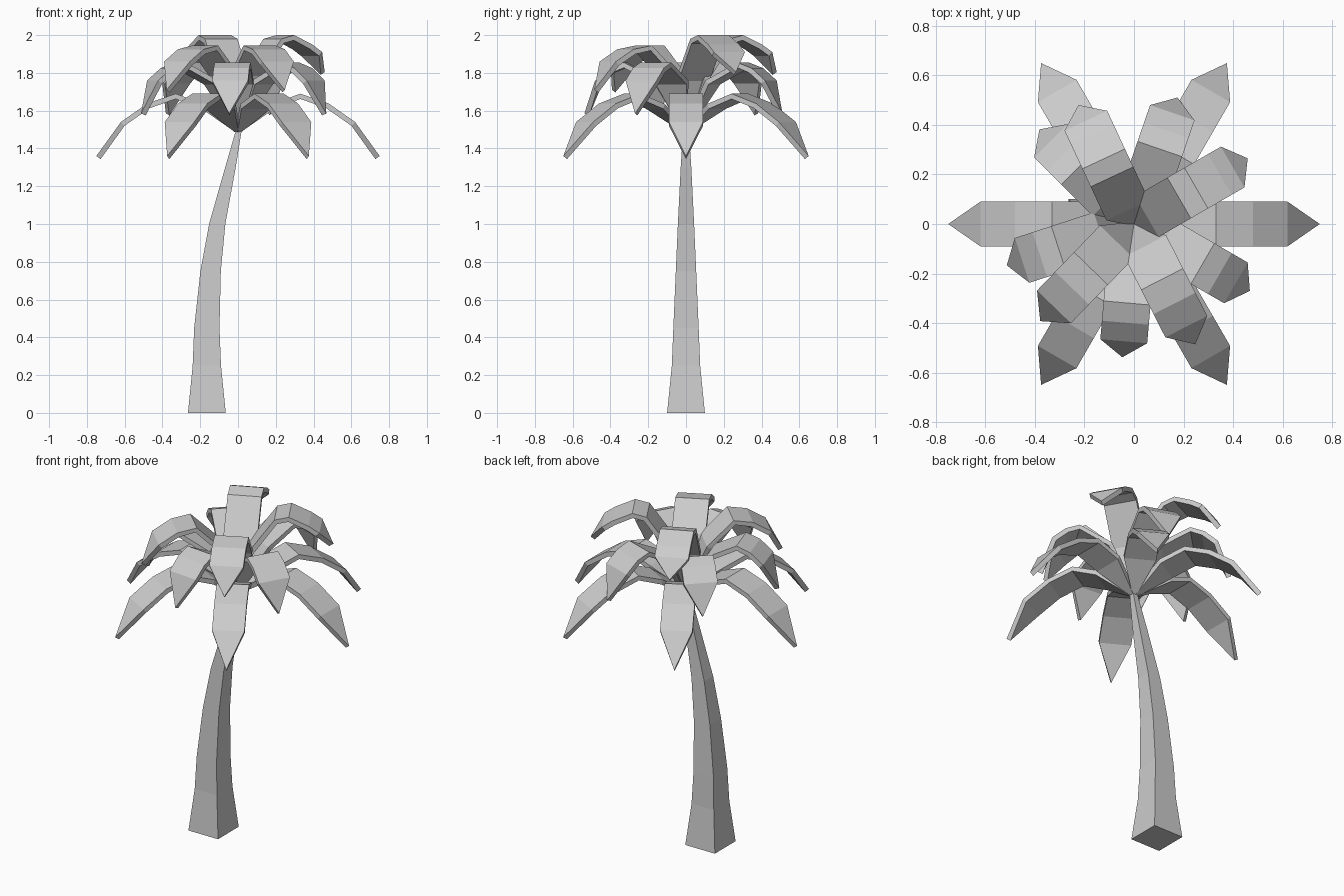
import bpy, bmesh
from math import radians, cos, sin
from mathutils import Vector

if "Cube" in bpy.data.objects:
    bpy.data.objects.remove(bpy.data.objects["Cube"])


def make_object(name, bm):
    bmesh.ops.recalc_face_normals(bm, faces=bm.faces)
    mesh = bpy.data.meshes.new(name)
    bm.to_mesh(mesh)
    bm.free()
    obj = bpy.data.objects.new(name, mesh)
    bpy.context.collection.objects.link(obj)
    return obj


# Curved square trunk: rings of (centre x, z, half width)
def trunk():
    bm = bmesh.new()
    path = [(-.165, 0, .1), (-.165, .25, .075), (-.165, .45, .067),
            (-.145, .75, .054), (-.11, 1.0, .043), (-.04, 1.3, .028), (.005, 1.5, .015)]
    rings = [[bm.verts.new((x + sx * h, sy * h, z))
              for sx, sy in ((-1, -1), (1, -1), (1, 1), (-1, 1))] for x, z, h in path]
    for a, b in zip(rings, rings[1:]):
        for i in range(4):
            j = (i + 1) % 4
            bm.faces.new((a[i], a[j], b[j], b[i]))
    bm.faces.new(rings[0])
    bm.faces.new(rings[-1])
    make_object("trunk", bm)


# Drooping frond: profile of (radius, z), full width in the middle, pointed tip
def frond(name, angle, profile, half_width, thickness=.028):
    bm = bmesh.new()
    a = radians(angle)
    out, side = Vector((cos(a), sin(a), 0)), Vector((-sin(a), cos(a), 0))
    rows = []
    for i, (r, z) in enumerate(profile[:-1]):
        w = .012 if i == 0 else half_width
        c = out * r + Vector((0, 0, z))
        rows.append((bm.verts.new(c - side * w), bm.verts.new(c + side * w)))
    for (a0, a1), (b0, b1) in zip(rows, rows[1:]):
        bm.faces.new((a0, b0, b1, a1))
    r, z = profile[-1]
    tip = bm.verts.new(out * r + Vector((0, 0, z)))
    bm.faces.new((rows[-1][0], tip, rows[-1][1]))
    bm.normal_update()
    obj = make_object(name, bm)
    if obj.data.polygons[2].normal.z < 0:
        obj.data.flip_normals()
    mod = obj.modifiers.new("thickness", 'SOLIDIFY')
    mod.thickness = thickness
    mod.offset = -1


lower = [(0, 1.51), (.18, 1.635), (.33, 1.69), (.48, 1.638), (.62, 1.54), (.75, 1.36)]
middle = [(0, 1.52), (.14, 1.76), (.32, 1.855), (.40, 1.825), (.475, 1.76), (.54, 1.585)]
upper_front = [(0, 1.52), (.10, 1.80), (.25, 1.945), (.36, 1.925), (.465, 1.86), (.545, 1.71)]
upper_back = [(0, 1.52), (.06, 1.77), (.21, 1.98), (.29, 2.0), (.40, 1.95), (.46, 1.91), (.53, 1.805)]

trunk()
tiers = [("lower_frond", range(0, 360, 60), lower, .09),
         ("middle_frond", (71, 135, 198, 265, 330), middle, .095),
         ("upper_front_frond", (226, 297), upper_front, .095),
         ("upper_back_frond", (30, 115), upper_back, .095)]
for name, angles, profile, width in tiers:
    for n, angle in enumerate(angles):
        frond(f"{name}_{n + 1}", angle, profile, width)
